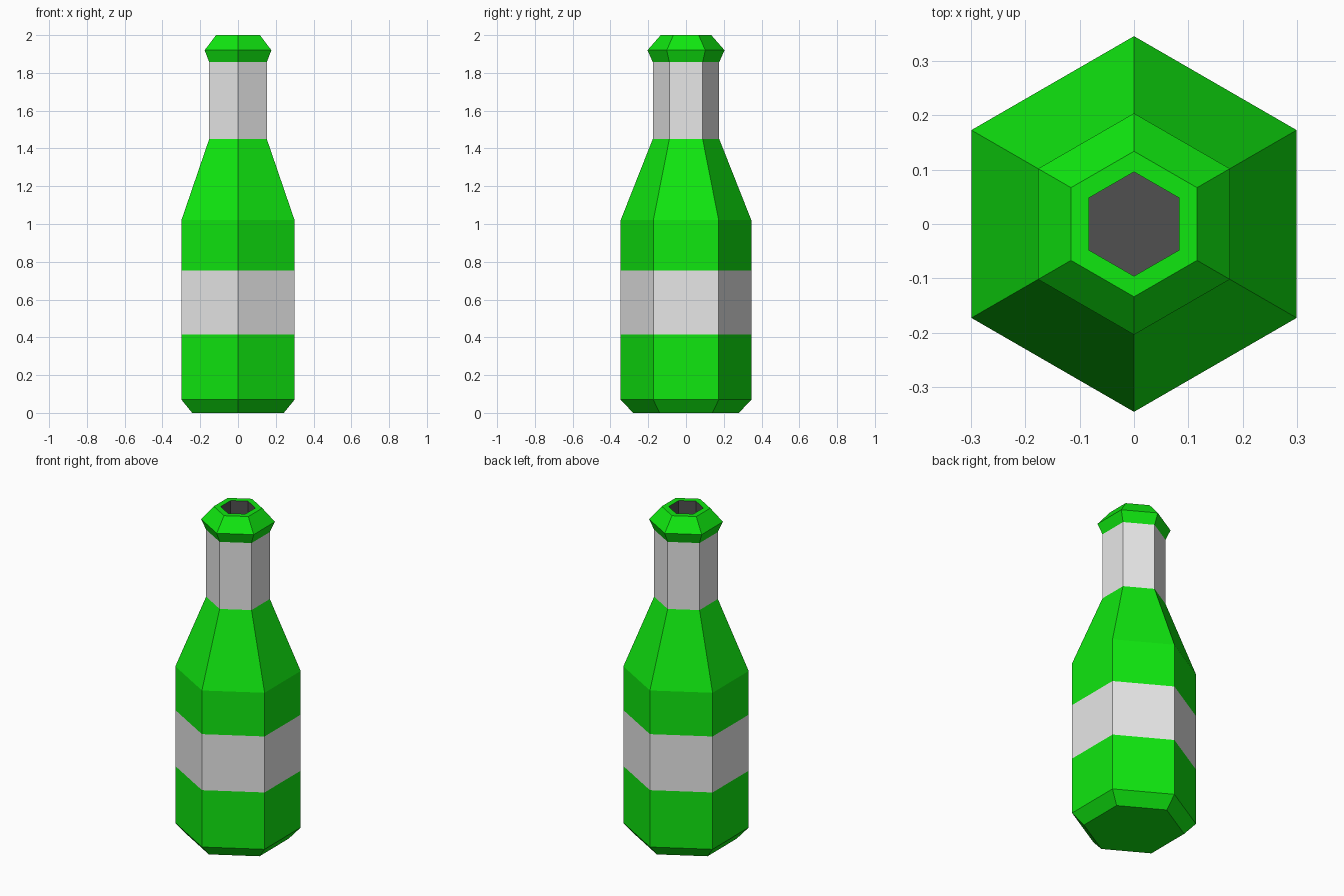
import bpy, bmesh, math

if "Cube" in bpy.data.objects:
    bpy.data.objects.remove(bpy.data.objects["Cube"])


def material(name, rgb):
    m = bpy.data.materials.new(name)
    m.diffuse_color = (*rgb, 1)
    m.use_nodes = True
    m.node_tree.nodes["Principled BSDF"].inputs["Base Color"].default_value = m.diffuse_color
    return m


GREEN = material("green_glass", (0.005, 0.8, 0.005))
WHITE = material("label_white", (0.8, 0.8, 0.8))
DARK = material("dark_inside", (0.08, 0.08, 0.08))


def hex_lathe(name, profile, mats, bands):
    """Six-sided lathe; bands[i] is the material of the band above ring i."""
    bm = bmesh.new()
    rings = []
    for r, z in profile:
        angles = [math.pi / 2 + k * math.pi / 3 for k in range(6)]
        rings.append([bm.verts.new((r * math.cos(a), r * math.sin(a), z)) for a in angles])
    bm.faces.new(rings[0][::-1]).material_index = bands[0]
    for lower, upper, mat in zip(rings, rings[1:], bands):
        for k in range(6):
            j = (k + 1) % 6
            bm.faces.new((lower[k], lower[j], upper[j], upper[k])).material_index = mat
    bm.faces.new(rings[-1]).material_index = bands[-1]
    mesh = bpy.data.meshes.new(name)
    bm.to_mesh(mesh)
    bm.free()
    for m in mats:
        mesh.materials.append(m)
    obj = bpy.data.objects.new(name, mesh)
    bpy.context.collection.objects.link(obj)
    return obj


# Bottle: base bevel, body with label, shoulder, neck label, lip, mouth recess
profile = [(0.28, 0), (0.346, 0.07), (0.346, 0.415), (0.346, 0.755), (0.346, 1.02),
           (0.176, 1.45), (0.176, 1.857), (0.204, 1.92), (0.134, 2.0),
           (0.096, 2.0), (0.096, 1.88)]
bands = [0, 0, 1, 0, 0, 1, 0, 0, 0, 2, 2]
hex_lathe("bottle", profile, [GREEN, WHITE, DARK], bands)
